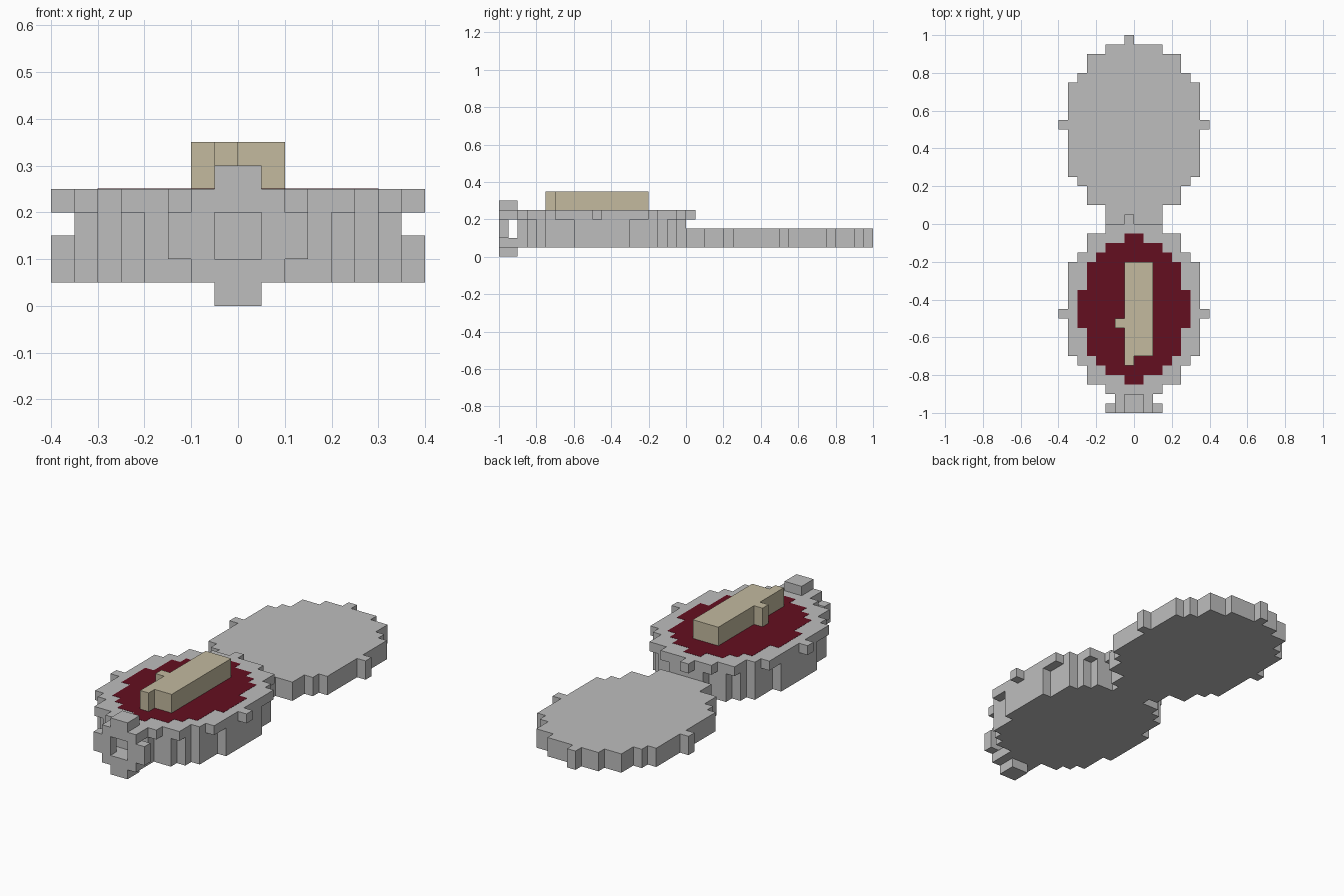
import bpy, bmesh

if "Cube" in bpy.data.objects:
    bpy.data.objects.remove(bpy.data.objects["Cube"])

U = 0.05  # grid step of the blocky style


def material(name, rgb):
    m = bpy.data.materials.new(name)
    m.diffuse_color = (*rgb, 1.0)
    m.use_nodes = True
    m.node_tree.nodes["Principled BSDF"].inputs["Base Color"].default_value = m.diffuse_color
    return m


SILVER = material("silver grey", (0.515, 0.515, 0.515))
RED = material("deep red", (0.127, 0.0045, 0.0145))
TAN = material("pale brass", (0.546, 0.491, 0.347))


def add_object(name, bm, mat):
    bmesh.ops.recalc_face_normals(bm, faces=bm.faces)
    me = bpy.data.meshes.new(name)
    bm.to_mesh(me)
    bm.free()
    me.materials.append(mat)
    ob = bpy.data.objects.new(name, me)
    bpy.context.collection.objects.link(ob)
    return ob


def stepped_plate(name, y_top, rows, z0, z1, mat):
    """Stepped outline, rows from back to front: (number of steps, left, right), extruded up."""
    right, left, y = [], [], y_top
    for n, l, r in rows:
        y2 = y - n
        right += [(r, y), (r, y2)]
        left += [(l, y), (l, y2)]
        y = y2
    outline = right + left[::-1]
    bm = bmesh.new()
    face = bm.faces.new([bm.verts.new((x * U, v * U, z0)) for x, v in outline])
    ext = bmesh.ops.extrude_face_region(bm, geom=[face], use_keep_orig=True)
    top = [v for v in ext["geom"] if isinstance(v, bmesh.types.BMVert)]
    bmesh.ops.translate(bm, verts=top, vec=(0, 0, z1 - z0))
    return add_object(name, bm, mat)


def sym(*rows):
    return [(n, -w, w) for n, w in rows]


def boxes(name, spans, mat):
    """Joined blocks given as (x0, x1, y0, y1, z0, z1) in grid steps."""
    bm = bmesh.new()
    for x0, x1, y0, y1, z0, z1 in spans:
        vs = bmesh.ops.create_cube(bm, size=1)["verts"]
        for v in vs:
            v.co = (U * (x1 if v.co.x > 0 else x0),
                    U * (y1 if v.co.y > 0 else y0),
                    U * (z1 if v.co.z > 0 else z0))
    return add_object(name, bm, mat)


# Open lid, with small end catch and hinge neck
stepped_plate("lid", 20,
              [(1, -1, 0)] + sym((1, 3), (2, 5), (1, 6), (4, 7), (1, 8),
                                 (5, 7), (1, 6), (2, 5), (2, 3)),
              0.05, 0.15, SILVER)

# Case body, slightly narrower than the rim
stepped_plate("case_body", 0,
              sym((1, 2), (1, 4), (1, 5), (3, 6), (6, 7),
                  (3, 6), (1, 5), (1, 4), (1, 2)),
              0.05, 0.20, SILVER)

# Overhanging rim with hinge tab and side studs
stepped_plate("case_rim", 1,
              [(1, -1, 0)] + sym((1, 3), (2, 5), (1, 6), (5, 7), (1, 8),
                                 (4, 7), (1, 6), (2, 5), (1, 3)),
              0.20, 0.25, SILVER)

# Red dial, a thin plate on the rim
stepped_plate("dial", -1,
              sym((1, 1), (1, 3), (1, 4), (3, 5), (4, 6),
                  (3, 5), (1, 4), (1, 3), (1, 1)),
              0.249, 0.251, RED)

# Raised brass bar with a side nub and a front tip
stepped_plate("raised_bar", -4,
              [(6, -1, 2), (1, -2, 2), (3, -1, 2), (1, -1, 0)],
              0.25, 0.35, TAN)

# Carrying ring at the front
boxes("front_ring", [
    (-1, 1, -20, -18, 0, 1), (-2, 2, -20, -18, 1, 2),
    (-3, -1, -20, -19, 2, 4), (1, 3, -20, -19, 2, 4),
    (-2, 2, -20, -18, 4, 5), (-1, 1, -20, -18, 5, 6)], SILVER)
